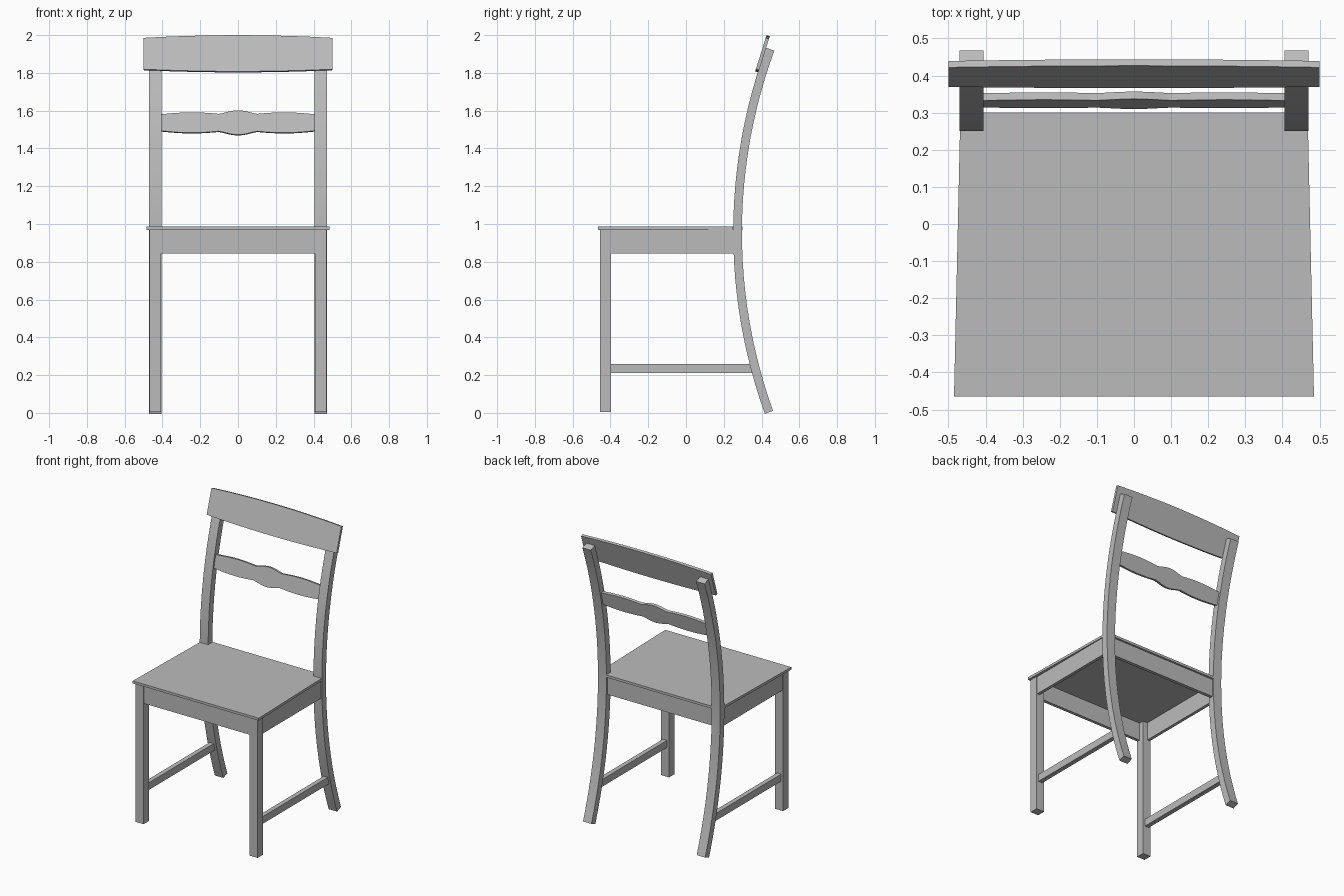
import bpy, bmesh, math
from mathutils import Matrix, Vector

cube = bpy.data.objects.get("Cube")
if cube:
    bpy.data.objects.remove(cube, do_unlink=True)

grey = bpy.data.materials.new("plain grey")
grey.use_nodes = True
colour = (0.5, 0.5, 0.5, 1)
grey.diffuse_color = colour
grey.node_tree.nodes["Principled BSDF"].inputs["Base Color"].default_value = colour


def prism(name, outline, depth, matrix=Matrix(), smooth=False):
    """Extrude a flat outline along local z, then place it with the matrix."""
    bm = bmesh.new()
    face = bm.faces.new([bm.verts.new((u, v, 0)) for u, v in outline])
    ext = bmesh.ops.extrude_face_region(bm, geom=[face])
    moved = [g for g in ext["geom"] if isinstance(g, bmesh.types.BMVert)]
    bmesh.ops.translate(bm, verts=moved, vec=(0, 0, depth))
    bm.transform(matrix)
    bmesh.ops.recalc_face_normals(bm, faces=bm.faces)
    mesh = bpy.data.meshes.new(name)
    bm.to_mesh(mesh)
    bm.free()
    mesh.materials.append(grey)
    obj = bpy.data.objects.new(name, mesh)
    bpy.context.collection.objects.link(obj)
    if smooth:
        bpy.ops.object.select_all(action="DESELECT")
        obj.select_set(True)
        bpy.context.view_layer.objects.active = obj
        bpy.ops.object.shade_smooth_by_angle(angle=math.radians(20))
    return obj


def box(name, x, y, z):
    outline = [(x[0], y[0]), (x[1], y[0]), (x[1], y[1]), (x[0], y[1])]
    return prism(name, outline, z[1] - z[0], Matrix.Translation((0, 0, z[0])))


def mirror_outline(half):
    """Complete an outline from its right half, listed bottom to top."""
    return half + [(-u, v) for u, v in reversed(half) if u > 0]


def tilted(y, z, degrees):
    """Stand an outline up facing the front, leaning back by some degrees."""
    return Matrix.Translation((0, y, z)) @ Matrix.Rotation(math.radians(90 - degrees), 4, "X")


# Local x, y, z become world y, z, x
sideways = Matrix(((0, 0, 1, 0), (1, 0, 0, 0), (0, 1, 0, 0), (0, 0, 0, 1)))

# Bowed rear posts: arc band in the side plane
RADIUS, MID_Z, MID_Y, HALF = 2.81, 0.955, 0.273, 0.023
STEPS = 24
angles = [math.radians(-19.8 + 40 * i / STEPS) for i in range(STEPS + 1)]


def arc(r):
    return [(MID_Y + RADIUS - r * math.cos(a), MID_Z + r * math.sin(a)) for a in angles]


post = arc(RADIUS + HALF) + arc(RADIUS - HALF)[::-1]

for side, s in (("left", 1), ("right", -1)):
    start = 0.405 if s > 0 else -0.47
    prism(f"{side}_rear_post", post, 0.065,
          Matrix.Translation((start, 0, 0)) @ sideways, smooth=True)
    box(f"{side}_front_leg", (s * 0.408, s * 0.469), (-0.455, -0.397), (0.006, 0.97))
    box(f"{side}_side_apron", (s * 0.443, s * 0.464), (-0.40, 0.26), (0.845, 0.97))
    box(f"{side}_stretcher", (s * 0.423, s * 0.455), (-0.40, 0.365), (0.21, 0.26))

# Aprons under the seat
box("front_apron", (-0.41, 0.41), (-0.452, -0.431), (0.845, 0.97))
box("rear_apron", (-0.41, 0.41), (0.265, 0.287), (0.845, 0.97))

# Tapered seat, notched around the posts
seat = mirror_outline([(0.485, -0.465), (0.469, 0.25), (0.405, 0.25), (0.405, 0.30)])
prism("seat", seat, 0.017, Matrix.Translation((0, 0, 0.969)))

# Top rail with gently bowed edges
bow = [(x / 10, 0.015 * (1 - (x / 5) ** 2)) for x in range(6)]
rail_half = [(x, -0.087 - 0.8 * b) for x, b in bow] + [(x, 0.087 + b) for x, b in reversed(bow)]
prism("top_rail", mirror_outline(rail_half), 0.018, tilted(0.413, 1.897, 17.5))

# Shaped middle slat: a round swelling between two shallow ones
def swell(x):
    if x < 0.1:
        return 0.047 + 0.019 * math.cos(x / 0.1 * math.pi / 2) ** 1.3
    return 0.043 + 0.012 * math.sin(math.pi * (0.1 + 0.85 * (x - 0.1) / 0.305))


xs = [0.405 * i / 16 for i in range(17)]
slat_half = [(x, -swell(x)) for x in xs] + [(x, swell(x)) for x in reversed(xs)]
prism("middle_slat", mirror_outline(slat_half), 0.02, tilted(0.343, 1.533, 12), smooth=True)
